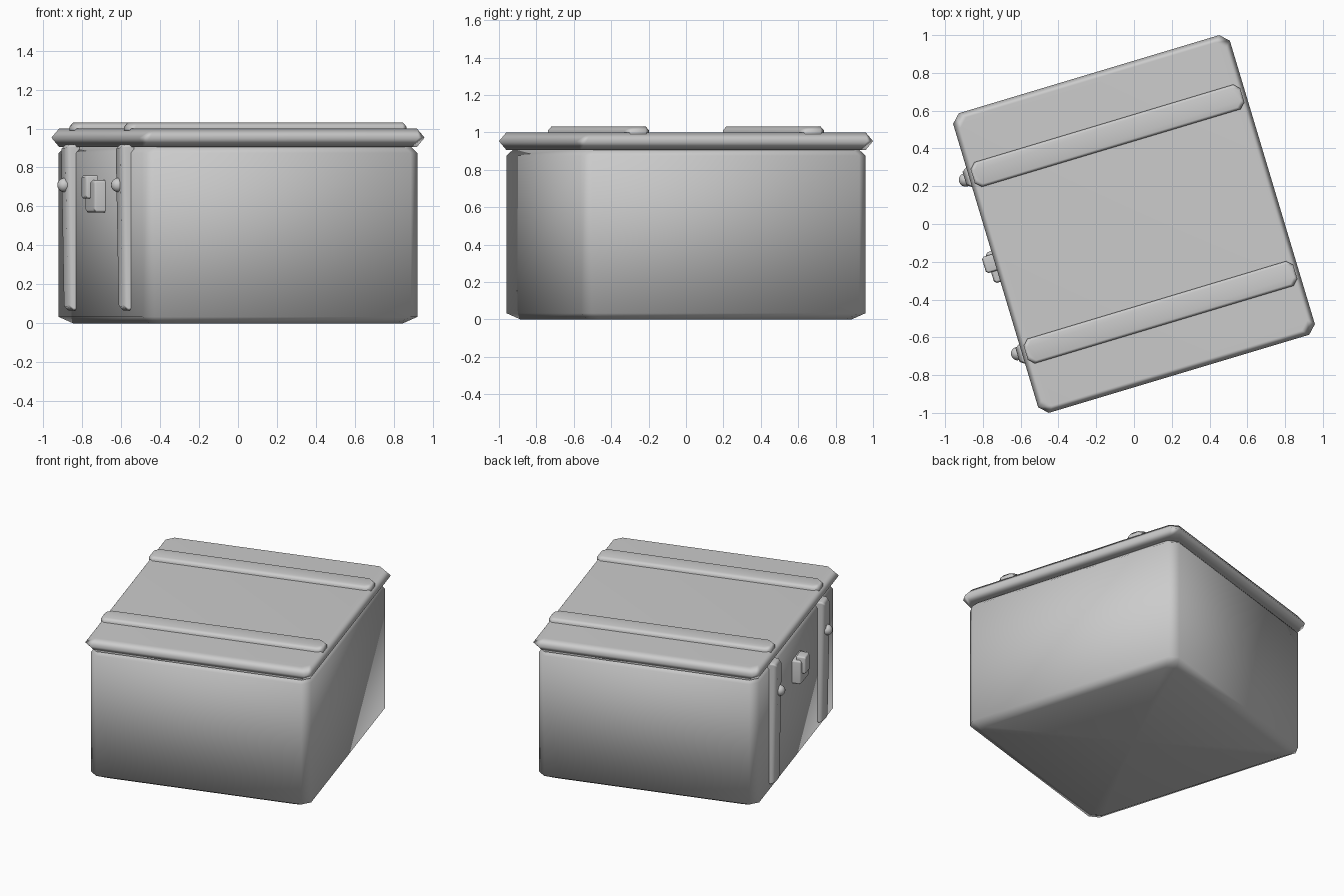
import bpy
import bmesh
import math
from mathutils import Matrix, Vector

if "Cube" in bpy.data.objects:
    bpy.data.objects.remove(bpy.data.objects["Cube"], do_unlink=True)

TURN = math.radians(16.7)          # the whole crate stands turned about z
UPRIGHT = Matrix.Identity(3)
WALL = Matrix(((0, 0, -1), (-1, 0, 0), (0, 1, 0)))   # parts rising out of the latch wall

grey = bpy.data.materials.new("plain grey")
grey.use_nodes = True
colour = (0.6, 0.6, 0.6, 1)
grey.diffuse_color = colour
grey.node_tree.nodes["Principled BSDF"].inputs["Base Color"].default_value = colour


def finish(name, bm, angle, weighted=True):
    bmesh.ops.recalc_face_normals(bm, faces=bm.faces)
    mesh = bpy.data.meshes.new(name)
    bm.to_mesh(mesh)
    bm.free()
    mesh.materials.append(grey)
    obj = bpy.data.objects.new(name, mesh)
    bpy.context.collection.objects.link(obj)
    obj.rotation_euler.z = TURN
    bpy.ops.object.select_all(action='DESELECT')
    obj.select_set(True)
    bpy.context.view_layer.objects.active = obj
    bpy.ops.object.shade_smooth_by_angle(angle=math.radians(angle))
    if weighted:
        mod = obj.modifiers.new("Flat faces", 'WEIGHTED_NORMAL')
        mod.keep_sharp = True
    return obj


def loft(half_a, half_b, corner, levels, centre=(0, 0), frame=UPRIGHT):
    """Stack corner-cut rectangles; each level is (height, inset)."""
    bm = bmesh.new()
    rings = []
    for h, inset in levels:
        a, b = half_a - inset, half_b - inset
        ring = []
        for sa, sb in ((1, 1), (-1, 1), (-1, -1), (1, -1)):
            pair = [(sa * a, sb * (b - corner)), (sa * (a - corner), sb * b)]
            if sa * sb < 0:
                pair.reverse()
            for p, q in pair:
                ring.append(bm.verts.new(frame @ Vector((centre[0] + p, centre[1] + q, h))))
        rings.append(ring)
    for low, high in zip(rings, rings[1:]):
        for i in range(8):
            j = (i + 1) % 8
            bm.faces.new((low[i], low[j], high[j], high[i]))
    bm.faces.new(rings[0][::-1])
    bm.faces.new(rings[-1])
    return bm


# Box body, with a fanned floor that shades softly
body = loft(0.737, 0.796, 0.05, [(0, 0.06), (0.033, 0), (0.875, 0), (0.91, 0.03)])
body.faces.ensure_lookup_table()
floor = min(body.faces, key=lambda f: f.calc_center_median().z)
bmesh.ops.poke(body, faces=[floor])
finish("box_body", body, 100, weighted=False)

# Overhanging lid with a ridged rim
finish("lid", loft(0.765, 0.828, 0.045, [(0.905, 0.032), (0.953, 0), (1.0, 0.032)]), 70)

for side, label in ((1, "back"), (-1, "front")):
    # Raised rib across the lid
    rib = loft(0.745, 0.068, 0.03, [(0.99, 0), (1.01, 0), (1.03, 0.014)],
               centre=(0, side * 0.488))
    finish(label + "_lid_rib", rib, 50)

    # Upright strap on the wall, slightly thinner at the foot
    strap = loft(0.055, 0.425, 0.012, [(0.72, 0), (0.765, 0), (0.79, 0.018)],
                 centre=(-side * 0.488, 0.492), frame=WALL)
    for v in strap.verts:
        if v.co.z < 0.5 and v.co.x < -0.75:
            v.co.x += 0.015
    finish(label + "_strap", strap, 50)

    # Round rivet on the strap
    rivet = bmesh.new()
    bmesh.ops.create_uvsphere(rivet, u_segments=16, v_segments=10, radius=0.036,
                              matrix=Matrix.Translation((-0.787, side * 0.48, 0.71)))
    finish(label + "_rivet", rivet, 60, weighted=False)

# Latch: a plate with a taller hasp in front
plate = loft(0.085, 0.083, 0.012, [(0.72, 0), (0.785, 0), (0.798, 0.012)],
             centre=(0.005, 0.652), frame=WALL)
finish("latch_plate", plate, 50)
hasp = loft(0.045, 0.06, 0.01, [(0.76, 0), (0.812, 0), (0.824, 0.01)],
            centre=(-0.018, 0.7), frame=WALL)
finish("latch_hasp", hasp, 50)
